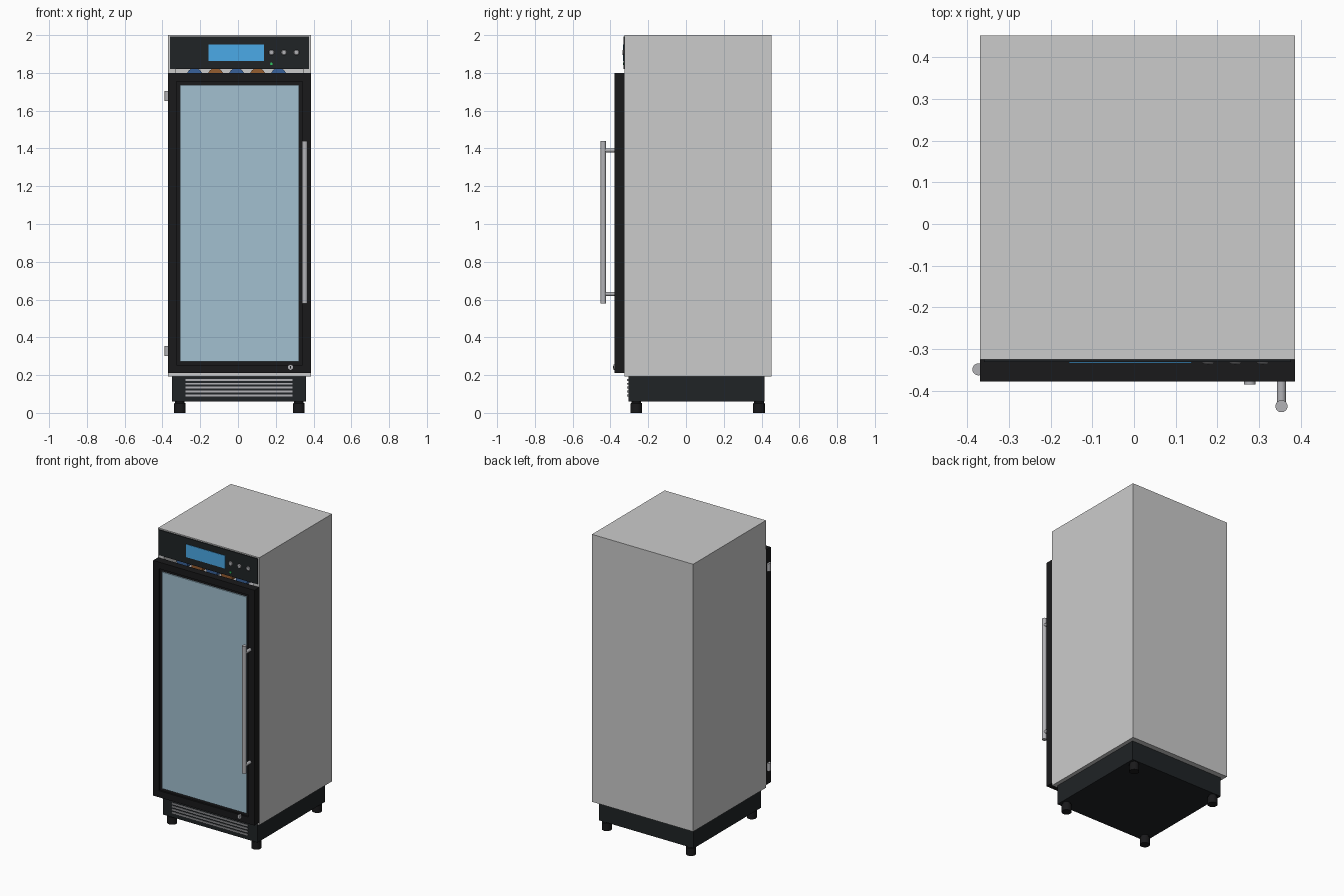
import bpy, bmesh, math
from mathutils import Matrix, Vector

if "Cube" in bpy.data.objects:
    bpy.data.objects.remove(bpy.data.objects["Cube"])

CX = 0.0085  # cabinet centre line


def material(name, rgb):
    m = bpy.data.materials.new(name)
    m.diffuse_color = (*rgb, 1)
    m.use_nodes = True
    m.node_tree.nodes["Principled BSDF"].inputs["Base Color"].default_value = m.diffuse_color
    return m


BLACK = material("black", (0.01, 0.01, 0.011))
DARK = material("charcoal", (0.014, 0.017, 0.019))
GLASS = material("glass_blue", (0.36, 0.53, 0.63))
SCREEN = material("screen_blue", (0.07, 0.4, 0.8))
STEEL = material("steel", (0.45, 0.45, 0.47))
GREEN = material("green", (0.03, 0.6, 0.12))
AMBER = material("amber", (0.3, 0.11, 0.03))
BLUE = material("bottle_blue", (0.04, 0.12, 0.32))


def finish(bm, name, mat=None, smooth=False):
    bmesh.ops.recalc_face_normals(bm, faces=bm.faces)
    me = bpy.data.meshes.new(name)
    bm.to_mesh(me)
    bm.free()
    ob = bpy.data.objects.new(name, me)
    bpy.context.collection.objects.link(ob)
    if mat:
        me.materials.append(mat)
    if smooth:
        bpy.ops.object.select_all(action='DESELECT')
        ob.select_set(True)
        bpy.context.view_layer.objects.active = ob
        bpy.ops.object.shade_smooth_by_angle(angle=math.radians(35))
    return ob


def box(name, lo, hi, mat=None, inset=0, depth=0):
    """Box by corners; optional pocket sunk into its front (-y) face."""
    lo, hi = Vector(lo), Vector(hi)
    bm = bmesh.new()
    bmesh.ops.create_cube(bm, size=1, matrix=Matrix.Translation((lo + hi) / 2)
                          @ Matrix.Diagonal((*(hi - lo), 1)))
    if inset:
        front = min(bm.faces, key=lambda f: f.calc_center_median().y)
        bmesh.ops.inset_region(bm, faces=[front], thickness=inset)
        bmesh.ops.translate(bm, verts=bmesh.ops.extrude_discrete_faces(
            bm, faces=[front])["faces"][0].verts, vec=(0, depth, 0))
    return finish(bm, name, mat)


def lathe(name, profile, origin, axis, mat=None, sides=24):
    """Revolve (radius, distance) points about an axis through origin."""
    bm = bmesh.new()
    rot = Vector((0, 0, 1)).rotation_difference(Vector(axis)).to_matrix().to_4x4()
    verts = [bm.verts.new((r, 0, h)) for r, h in profile]
    edges = [bm.edges.new(p) for p in zip(verts, verts[1:])]
    bmesh.ops.spin(bm, geom=verts + edges, cent=(0, 0, 0), axis=(0, 0, 1),
                   angle=2 * math.pi, steps=sides)
    bmesh.ops.remove_doubles(bm, verts=bm.verts, dist=1e-5)
    bm.transform(Matrix.Translation(origin) @ rot)
    return finish(bm, name, mat, True)


def rod(name, r, start, axis, length, mat=None, sides=24):
    return lathe(name, [(0, 0), (r, 0), (r, length), (0, length)],
                 start, axis, mat, sides)


# Cabinet shell, open at the front
box("cabinet", (-0.37, -0.325, 0.192), (0.387, 0.452, 2.0), None, 0.06, 0.71)

# Plinth, vent slats and feet
box("plinth", (-0.349, -0.305, 0.06), (0.36, 0.416, 0.193), DARK)
for i in range(5):
    z = 0.093 + i * 0.0205
    box("vent_slat", (-0.278, -0.312, z - 0.005), (0.288, -0.303, z + 0.005), STEEL)
for x in (-0.308, 0.322):
    for y in (-0.263, 0.386):
        lathe("foot", [(0, 0), (0.031, 0), (0.031, 0.05), (0.026, 0.053),
                       (0.026, 0.065), (0, 0.065)], (x, y, 0), (0, 0, 1), BLACK)

# Door with recessed glass
box("door_frame", (-0.37, -0.378, 0.21), (0.387, -0.325, 1.8), BLACK, 0.063, 0.012)
box("door_glass", (-0.307, -0.374, 0.273), (0.324, -0.365, 1.737), GLASS)

# Handle, lock and hinges
rod("handle_bar", 0.0145, (0.354, -0.4375, 0.58), (0, 0, 1), 0.86, STEEL)
for z in (0.63, 1.39):
    rod("handle_standoff", 0.011, (0.354, -0.376, z), (0, -1, 0), 0.06, STEEL)
rod("lock_ring", 0.014, (0.278, -0.376, 0.242), (0, -1, 0), 0.009, STEEL)
box("lock_slot", (0.276, -0.3858, 0.235), (0.280, -0.384, 0.249), BLACK)
for z in (0.302, 1.652):
    rod("hinge", 0.0145, (-0.3735, -0.349, z), (0, 0, 1), 0.053, STEEL)

# Control panel
box("control_panel", (-0.36, -0.331, 1.82), (0.377, -0.322, 1.992), DARK)
box("display", (-0.156, -0.334, 1.863), (0.138, -0.33, 1.95), SCREEN)
for x in (0.178, 0.243, 0.309):
    lathe("button", [(0, 0), (0.0145, 0), (0.0145, 0.003), (0.011, 0.006), (0, 0.007)],
          (x, -0.33, 1.908), (0, -1, 0), STEEL)
rod("status_light", 0.007, (0.177, -0.33, 1.848), (0, -1, 0), 0.004, GREEN, 16)

# Interior shelves with bottles lying on them
bottle = [(0, 0), (0.042, 0), (0.042, 0.3), (0.036, 0.33), (0.016, 0.37),
          (0.015, 0.45), (0.018, 0.45), (0.018, 0.47), (0, 0.47)]
for level in range(6):
    z = 0.43 + level * 0.26
    box("shelf", (-0.31, -0.28, z), (0.327, 0.38, z + 0.012), STEEL)
    for i in range(5):
        lathe("bottle", bottle, (CX - 0.238 + i * 0.111, -0.27, z + 0.054), (0, 1, 0),
              AMBER if i % 2 else BLUE, 16)
